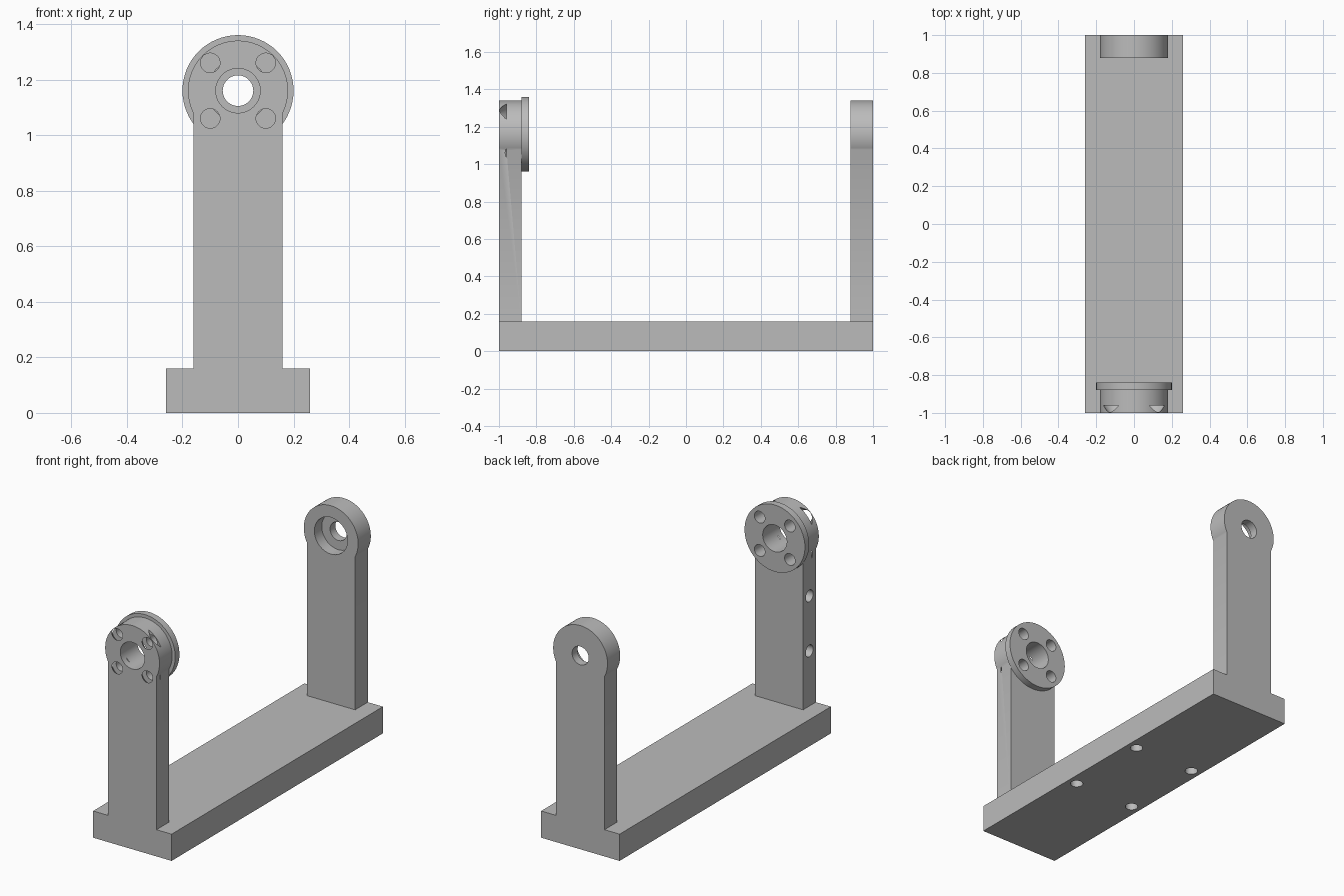
import bpy, bmesh, math
from mathutils import Vector, Matrix

if "Cube" in bpy.data.objects:
    bpy.data.objects.remove(bpy.data.objects["Cube"], do_unlink=True)

grey = bpy.data.materials.new("plain_grey")
grey.use_nodes = True
grey.diffuse_color = (0.5, 0.5, 0.5, 1)
grey.node_tree.nodes["Principled BSDF"].inputs["Base Color"].default_value = grey.diffuse_color

AXIS_Z = 1.16       # height of the bore axis
HEAD_R = 0.18
POST_HALF = 0.16
SCREW_R = 0.035


def finish(name, bm):
    bmesh.ops.recalc_face_normals(bm, faces=bm.faces)
    mesh = bpy.data.meshes.new(name)
    bm.to_mesh(mesh)
    bm.free()
    mesh.materials.append(grey)
    obj = bpy.data.objects.new(name, mesh)
    bpy.context.collection.objects.link(obj)
    return obj


def rod(name, start, end, r1, r2=None):
    """Cylinder or cone between two points."""
    start, end = Vector(start), Vector(end)
    span = end - start
    place = Matrix.Translation((start + end) / 2) @ span.to_track_quat('Z', 'Y').to_matrix().to_4x4()
    bm = bmesh.new()
    bmesh.ops.create_cone(bm, cap_ends=True, segments=64, radius1=r1,
                          radius2=r1 if r2 is None else r2, depth=span.length, matrix=place)
    return finish(name, bm)


def activate(obj):
    bpy.ops.object.select_all(action='DESELECT')
    obj.select_set(True)
    bpy.context.view_layer.objects.active = obj


def cut(obj, *args):
    """Subtract a rod, then discard it."""
    cutter = rod("cutter", *args)
    cutter.hide_render = True
    mod = obj.modifiers.new("hole", 'BOOLEAN')
    mod.operation, mod.solver, mod.object = 'DIFFERENCE', 'EXACT', cutter
    activate(obj)
    bpy.ops.object.modifier_apply(modifier=mod.name)
    bpy.data.objects.remove(cutter, do_unlink=True)


def support(name, y0, y1):
    """Upright with a round head, extruded along y."""
    a = math.acos(POST_HALF / HEAD_R)
    n = 72
    outline = [(POST_HALF, 0.16)]
    for i in range(n + 1):
        t = -a + (math.pi + 2 * a) * i / n
        outline.append((HEAD_R * math.cos(t), AXIS_Z + HEAD_R * math.sin(t)))
    outline.append((-POST_HALF, 0.16))
    bm = bmesh.new()
    face = bm.faces.new([bm.verts.new((x, y0, z)) for x, z in outline])
    ext = bmesh.ops.extrude_face_region(bm, geom=[face])
    moved = [v for v in ext["geom"] if isinstance(v, bmesh.types.BMVert)]
    bmesh.ops.translate(bm, verts=moved, vec=(0, y1 - y0, 0))
    return finish(name, bm)


corners = [(sx, sy) for sx in (-1, 1) for sy in (-1, 1)]

# Base plate with four blind mounting holes underneath
bm = bmesh.new()
bmesh.ops.create_cube(bm, size=1, matrix=Matrix.Translation((0, 0, 0.08)) @ Matrix.Diagonal((0.52, 2, 0.16, 1)))
base = finish("base_plate", bm)
for sx, sy in corners:
    x, y = 0.2 * sx, 0.26 * sy
    cut(base, (x, y, -0.05), (x, y, 0.12), SCREW_R)

# Uprights and the flange on the front one
front = support("front_support", -1, -0.88)
rear = support("rear_support", 0.88, 1)
flange = rod("front_flange", (0, -0.88, AXIS_Z), (0, -0.84, AXIS_Z), 0.2)

# Central bore and screw holes through the front support and flange
for part in (front, flange):
    cut(part, (0, -1.1, AXIS_Z), (0, -0.7, AXIS_Z), 0.08)
    for sx, sz in corners:
        x, z = 0.1 * sx, AXIS_Z + 0.1 * sz
        cut(part, (x, -1.1, z), (x, -0.7, z), SCREW_R)

# Tapered pockets behind the front face, breaking through the rim
for sx, sz in corners:
    x, z = 0.1 * sx, AXIS_Z + 0.1 * sz
    cut(front, (x, -1.004, z), (x, -0.96, z), 0.032, 0.065)

# Blind side holes in the front support
for z in (0.49, 0.82):
    cut(front, (-0.3, -0.94, z), (0.04, -0.94, z), SCREW_R)

# Bearing seat and shaft hole in the rear support
cut(rear, (0, 0.8, AXIS_Z), (0, 0.95, AXIS_Z), 0.11)
cut(rear, (0, 0.8, AXIS_Z), (0, 1.1, AXIS_Z), 0.055)

for part in (base, front, rear, flange):
    activate(part)
    bpy.ops.object.shade_smooth_by_angle(angle=math.radians(30))
